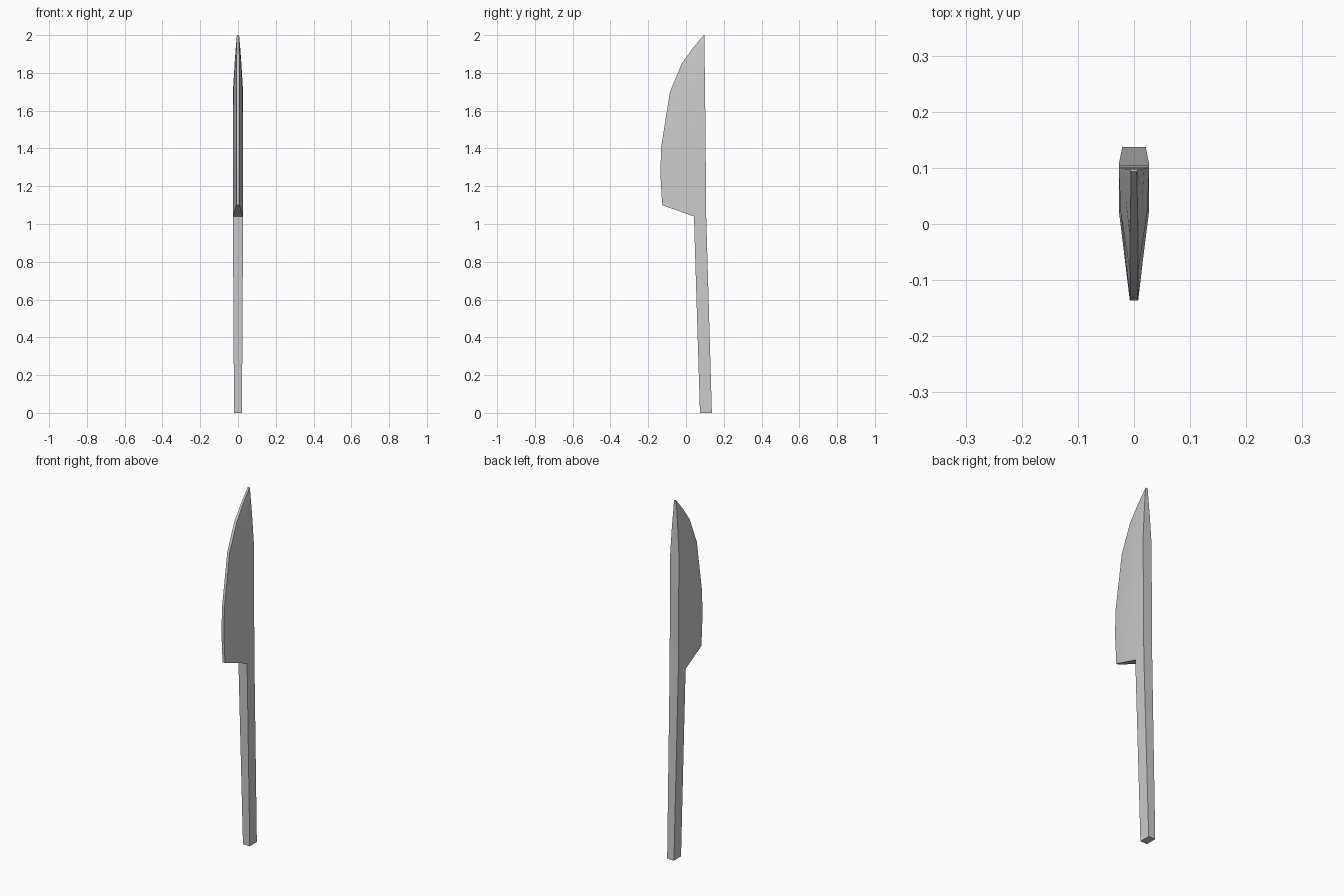
import bpy, bmesh

if "Cube" in bpy.data.objects:
    bpy.data.objects.remove(bpy.data.objects["Cube"])

# Half widths of the spine and of the blunt cutting edge
FULL, EDGE = 0.027, 0.0075

# Blade stations: spine (y, z, half width), middle ridge, cutting edge
stations = [
    ((0.107, 1.04, FULL), (0.042, 1.04, FULL), (-0.126, 1.10, EDGE)),
    ((0.105, 1.27, FULL), (0.030, 1.27, FULL), (-0.136, 1.27, EDGE)),
    ((0.104, 1.41, FULL), (0.024, 1.41, FULL), (-0.131, 1.41, EDGE)),
    ((0.101, 1.70, FULL), (0.024, 1.70, FULL - 0.003), (-0.085, 1.70, EDGE)),
    ((0.099, 1.85, 0.018), (0.045, 1.85, 0.015), (-0.022, 1.85, EDGE)),
    ((0.097, 1.93, 0.012), (0.068, 1.93, 0.010), (0.035, 1.93, 0.006)),
    ((0.097, 2.00, 0.006), (0.096, 2.00, 0.006), (0.094, 2.00, 0.005)),
]

bm = bmesh.new()


def ring(points):
    """Mirror a half section across x = 0 into a closed loop."""
    right = [bm.verts.new((w, y, z)) for y, z, w in points]
    left = [bm.verts.new((-w, y, z)) for y, z, w in reversed(points)]
    return right + left


def bridge(a, b):
    n = len(a)
    for i in range(n):
        j = (i + 1) % n
        bm.faces.new((a[i], a[j], b[j], b[i]))


# Blade
rings = [ring(s) for s in stations]
for a, b in zip(rings, rings[1:]):
    bridge(a, b)
bm.faces.new(rings[-1])

# Heel under the blade
heel = rings[0]
bm.faces.new(heel[1:5])

# Handle, running straight down from the spine side of the heel
butt = ring([(0.137, 0, 0.021), (0.074, 0, 0.021)])
bridge(butt, [heel[0], heel[1], heel[4], heel[5]])
bm.faces.new(butt)

bmesh.ops.recalc_face_normals(bm, faces=bm.faces)
mesh = bpy.data.meshes.new("knife")
bm.to_mesh(mesh)
bm.free()
knife = bpy.data.objects.new("knife", mesh)
bpy.context.collection.objects.link(knife)
bpy.context.view_layer.objects.active = knife
knife.select_set(True)
bpy.ops.object.shade_smooth_by_angle(angle=0.35)
